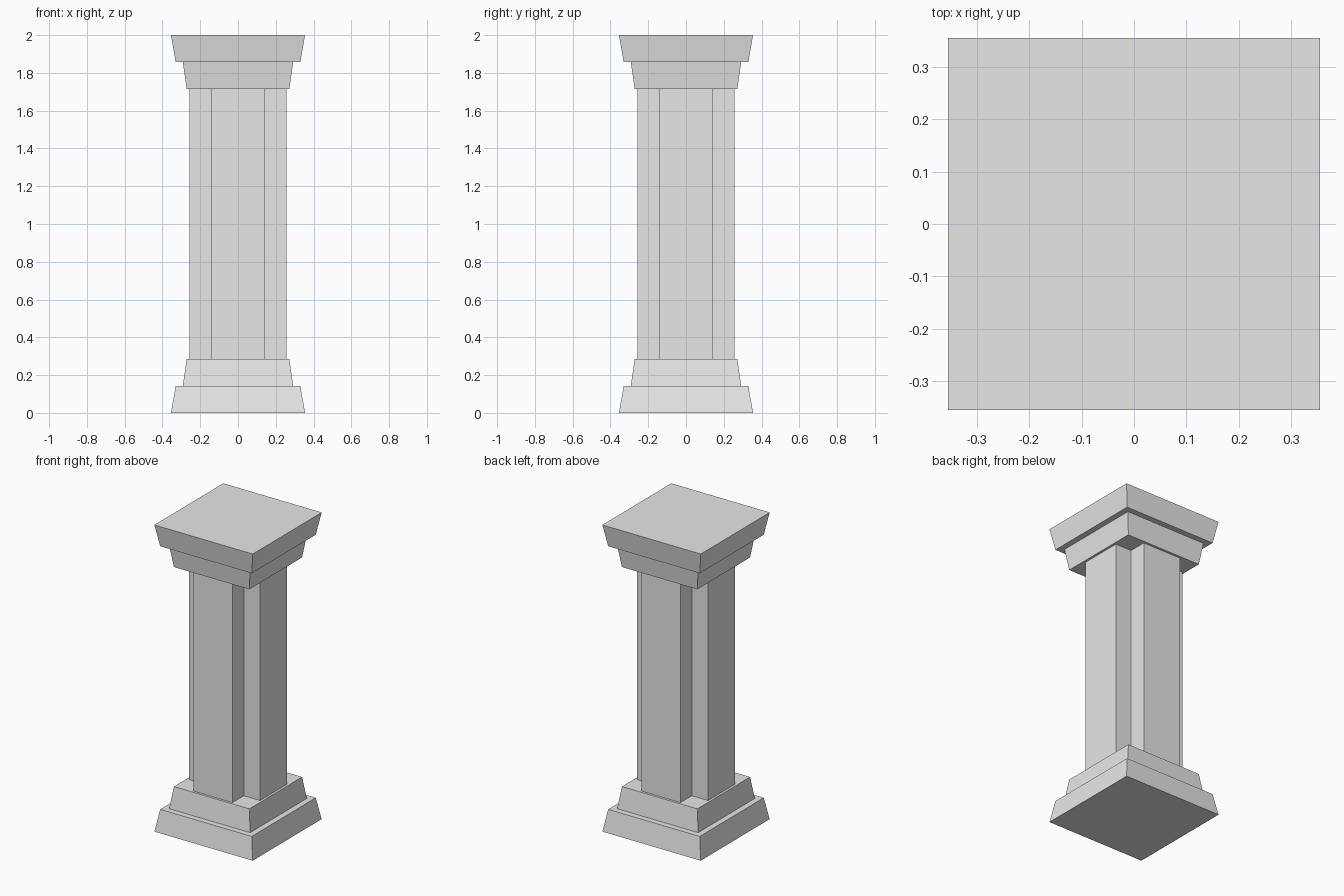
import bpy
import bmesh

cube = bpy.data.objects.get("Cube")
if cube:
    bpy.data.objects.remove(cube, do_unlink=True)

# Single pale stone colour
stone = bpy.data.materials.new("pale_grey_stone")
stone.use_nodes = True
colour = (0.8, 0.8, 0.8, 1)
stone.diffuse_color = colour
stone.node_tree.nodes["Principled BSDF"].inputs["Base Color"].default_value = colour


def loft(name, lower, upper, z0, z1):
    """Closed solid between two matching outlines at two heights."""
    bm = bmesh.new()
    bottom = [bm.verts.new((x, y, z0)) for x, y in lower]
    top = [bm.verts.new((x, y, z1)) for x, y in upper]
    bm.faces.new(bottom[::-1])
    bm.faces.new(top)
    n = len(bottom)
    for i in range(n):
        j = (i + 1) % n
        bm.faces.new((bottom[i], bottom[j], top[j], top[i]))
    bmesh.ops.recalc_face_normals(bm, faces=bm.faces)
    mesh = bpy.data.meshes.new(name)
    bm.to_mesh(mesh)
    bm.free()
    mesh.materials.append(stone)
    obj = bpy.data.objects.new(name, mesh)
    bpy.context.collection.objects.link(obj)
    return obj


def quarter_turns(points):
    """Repeat an outline corner around the centre."""
    outline = []
    for _ in range(4):
        outline += points
        points = [(-y, x) for x, y in points]
    return outline


def square(half):
    return quarter_turns([(half, half)])


HEIGHT = 2.0
STEP = 0.142

# Tapered base steps and their upside-down twins in the capital
for i, (wide, narrow) in enumerate([(0.355, 0.33), (0.292, 0.272)]):
    z0, z1 = i * STEP, (i + 1) * STEP
    part = ("outer", "inner")[i]
    loft(f"base_{part}_step", square(wide), square(narrow), z0, z1)
    loft(f"capital_{part}_step", square(narrow), square(wide), HEIGHT - z1, HEIGHT - z0)

# Cross-shaped shaft with notched corners
arm, notch = 0.257, 0.14
cross = quarter_turns([(arm, notch), (notch, notch), (notch, arm)])
loft("shaft", cross, cross, 2 * STEP, HEIGHT - 2 * STEP)
